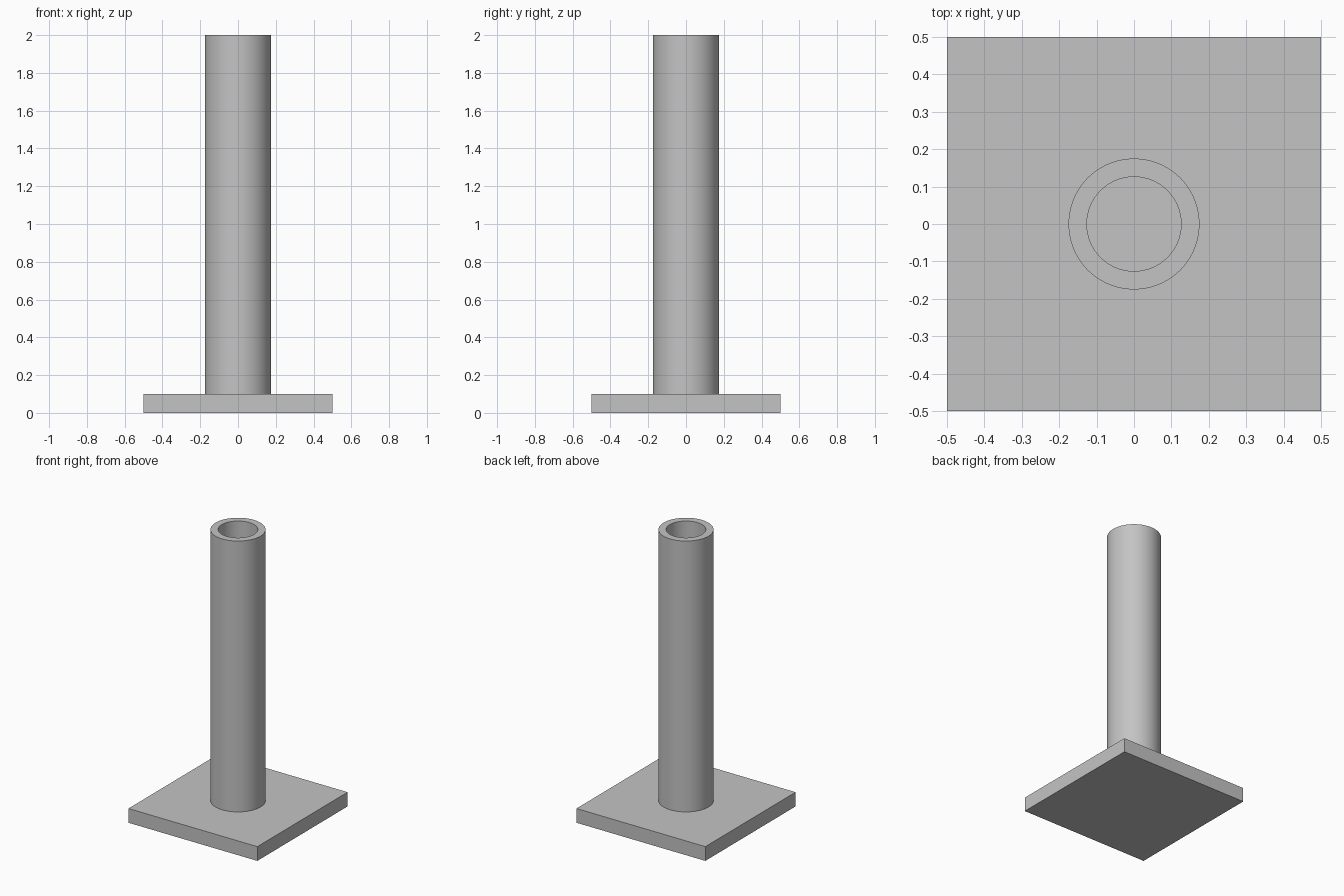
import bpy
import bmesh
import math

cube = bpy.data.objects.get("Cube")
if cube:
    bpy.data.objects.remove(cube, do_unlink=True)

BASE_HALF, BASE_TOP, HEIGHT = 0.5, 0.1, 2.0
OUTER, INNER, SIDES = 0.175, 0.126, 96

grey = bpy.data.materials.new("plain grey")
grey.use_nodes = True
colour = (0.55, 0.55, 0.55, 1)
grey.diffuse_color = colour
grey.node_tree.nodes["Principled BSDF"].inputs["Base Color"].default_value = colour


def add_object(name, bm):
    bmesh.ops.recalc_face_normals(bm, faces=bm.faces)
    mesh = bpy.data.meshes.new(name)
    bm.to_mesh(mesh)
    bm.free()
    mesh.materials.append(grey)
    obj = bpy.data.objects.new(name, mesh)
    bpy.context.collection.objects.link(obj)
    return obj


# Square base plate
bm = bmesh.new()
bmesh.ops.create_cube(bm, size=1)
for v in bm.verts:
    v.co.x *= 2 * BASE_HALF
    v.co.y *= 2 * BASE_HALF
    v.co.z = (v.co.z + 0.5) * BASE_TOP
add_object("base_plate", bm)

# Hollow tube: a closed wall section swept around the z axis
bm = bmesh.new()
section = [(OUTER, BASE_TOP), (OUTER, HEIGHT), (INNER, HEIGHT), (INNER, BASE_TOP)]
rings = []
for r, z in section:
    angles = [2 * math.pi * i / SIDES for i in range(SIDES)]
    rings.append([bm.verts.new((r * math.cos(a), r * math.sin(a), z)) for a in angles])
for low, high in zip(rings, rings[1:]):
    for i in range(SIDES):
        j = (i + 1) % SIDES
        bm.faces.new((low[i], low[j], high[j], high[i]))
tube = add_object("tube", bm)

# Smooth walls with crisp rims
bpy.ops.object.select_all(action="DESELECT")
tube.select_set(True)
bpy.context.view_layer.objects.active = tube
bpy.ops.object.shade_smooth_by_angle(angle=math.radians(30))
